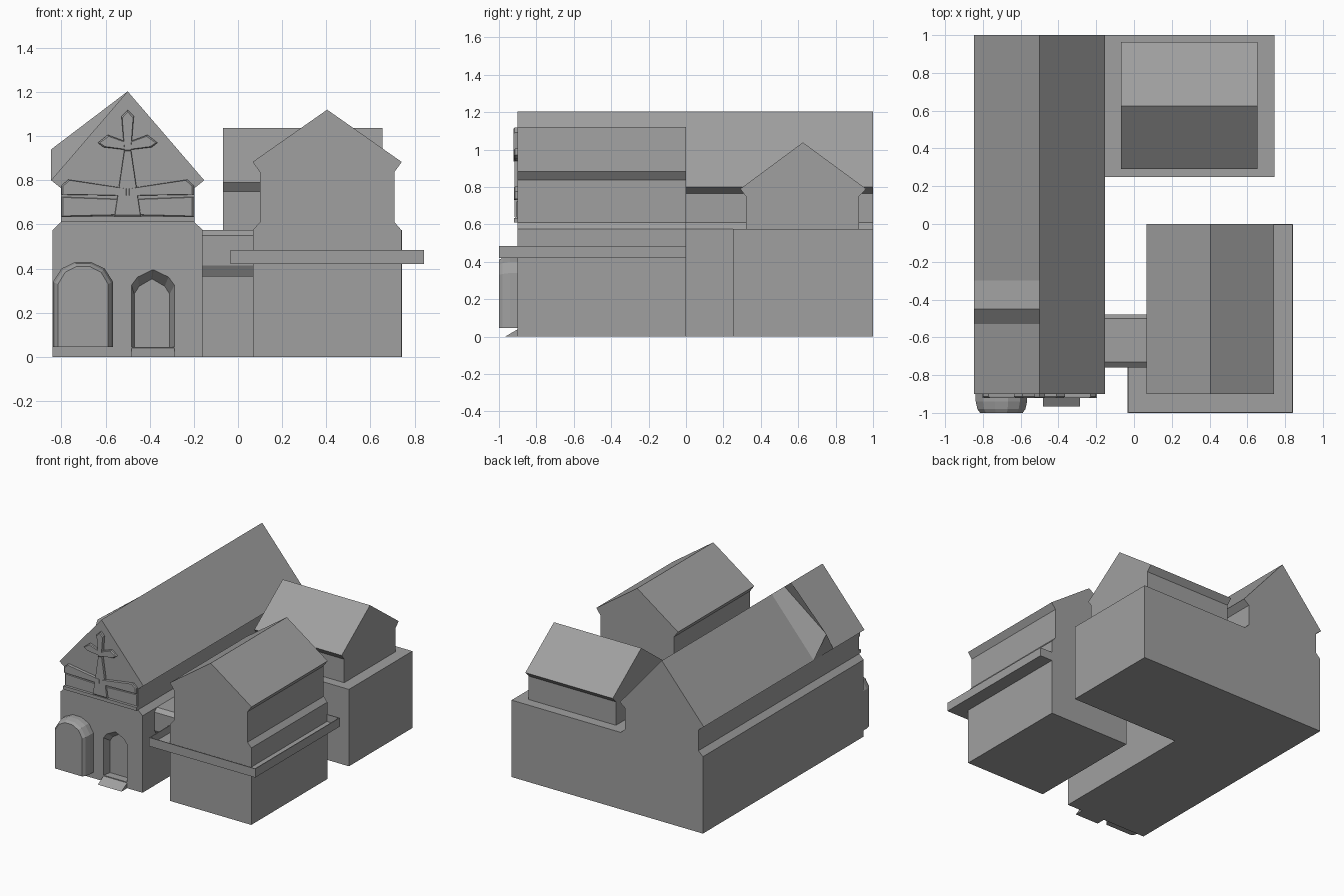
import bpy, bmesh
from mathutils import Vector

cube = bpy.data.objects.get("Cube")
if cube:
    bpy.data.objects.remove(cube, do_unlink=True)

stone = bpy.data.materials.new("plain_grey")
stone.use_nodes = True
GREY = (0.35, 0.35, 0.35, 1)
stone.diffuse_color = GREY
stone.node_tree.nodes["Principled BSDF"].inputs["Base Color"].default_value = GREY


def loft(name, sections):
    """Skin a row of matching closed sections and cap both ends."""
    bm = bmesh.new()
    rings = [[bm.verts.new(p) for p in s] for s in sections]
    n = len(rings[0])
    for a, b in zip(rings, rings[1:]):
        for i in range(n):
            j = (i + 1) % n
            bm.faces.new((a[i], a[j], b[j], b[i]))
    bm.faces.new(rings[0])
    bm.faces.new(rings[-1])
    bmesh.ops.recalc_face_normals(bm, faces=bm.faces)
    mesh = bpy.data.meshes.new(name)
    bm.to_mesh(mesh)
    bm.free()
    mesh.materials.append(stone)
    obj = bpy.data.objects.new(name, mesh)
    bpy.context.collection.objects.link(obj)
    return obj


def at_y(profile, y):
    return [(x, y, z) for x, z in profile]


def at_x(profile, x):
    return [(x, y, z) for y, z in profile]


def box(name, x0, x1, y0, y1, z0, z1):
    rect = [(x0, z0), (x1, z0), (x1, z1), (x0, z1)]
    return loft(name, [at_y(rect, y0), at_y(rect, y1)])


def house_profile(c, half, ledge, inset, top, soffit, eave_half, eave, ridge, raised=0):
    """Lower wall, sloped ledge, inset upper wall, soffit and gable."""
    right = [(half, 0), (half, ledge), (inset, ledge + 0.035), (inset, soffit),
             (eave_half, eave)]
    left = [(-w, z) for w, z in reversed(right)]
    left[0] = (-eave_half, eave + raised)
    return [(c + w, z) for w, z in right + [(0, ridge)] + left]


# Long hall, with one lifted peak in the left eave
hall = loft("long_hall", [
    at_y(house_profile(-0.5, 0.34, 0.575, 0.303, 0, 0.765, 0.347, 0.8, 1.203, lift), y)
    for y, lift in ((-0.9, 0), (-0.53, 0), (-0.45, 0.14), (-0.3, 0), (1, 0))])

# Front house
house = house_profile(0.404, 0.336, 0.575, 0.305, 0, 0.838, 0.338, 0.883, 1.12)
loft("front_house", [at_y(house, -0.9), at_y(house, 0)])

# Rear wing: broad base and gabled upper storey
box("rear_wing_base", -0.165, 0.743, 0.25, 1, 0, 0.575)
wing = [(0.32, 0.57), (0.32, 0.75), (0.29, 0.79), (0.625, 1.038),
        (0.963, 0.79), (0.925, 0.75), (0.925, 0.57)]
loft("rear_wing_upper", [at_x(wing, -0.068), at_x(wing, 0.655)])

# Covered bridge between hall and front house
bridge = [(-0.73, 0.365), (-0.76, 0.415), (-0.76, 0.55), (-0.73, 0.575),
          (-0.5, 0.575), (-0.48, 0.55), (-0.48, 0.415), (-0.5, 0.365)]
loft("bridge", [at_x(bridge, -0.17), at_x(bridge, 0.11)])

# Balcony tray round the front house
RIM = 0.006
for name, x0, x1, y0, y1 in (("front", -0.035, 0.843, -1, -0.895),
                             ("left", -0.035, 0.075, -0.9, -0.7),
                             ("right", 0.735, 0.843, -0.9, 0)):
    box("balcony_floor_" + name, x0, x1, y0, y1, 0.42, 0.432)
for name, x0, x1, y0, y1 in (("front", -0.035, 0.843, -1, -1 + RIM),
                             ("left", -0.035, -0.035 + RIM, -1, -0.7),
                             ("right", 0.843 - RIM, 0.843, -1, 0),
                             ("back", 0.735, 0.843, -RIM, 0)):
    box("balcony_rim_" + name, x0, x1, y0, y1, 0.42, 0.485)


def arch(c, half, base, spring, shoulder, top, crown):
    """Faceted arch outline."""
    right = [(half, base), (half, spring), (half * 0.72, shoulder), (half * crown, top)]
    return [(c + w, z) for w, z in right] + [(c - w, z) for w, z in reversed(right)]


# Rounded blind doorway standing out from the wall
loft("bulging_arch", [
    at_y(arch(-0.702, 0.136, 0.045, 0.34, 0.40, 0.43, 0.26), -0.89),
    at_y(arch(-0.702, 0.136, 0.045, 0.34, 0.40, 0.43, 0.26), -0.94),
    at_y(arch(-0.702, 0.127, 0.045, 0.335, 0.393, 0.422, 0.26), -0.98),
    at_y(arch(-0.702, 0.113, 0.045, 0.33, 0.383, 0.41, 0.26), -1)])

# Recessed pointed doorway, cut into the hall
cutter = loft("doorway_cutter", [
    at_y(arch(-0.385, 0.098, 0.045, 0.325, 0.362, 0.395, 0.03), -0.901),
    at_y(arch(-0.39, 0.08, 0.045, 0.285, 0.32, 0.352, 0.03), -0.84)])
cutter.hide_render = True
cutter.hide_viewport = True
cutter.display_type = "WIRE"
cut = hall.modifiers.new("doorway", "BOOLEAN")
cut.operation = "DIFFERENCE"
cut.solver = "EXACT"
cut.object = cutter

# Sloping doorstep
step = [(-0.89, 0), (-0.967, 0), (-0.89, 0.045)]
loft("doorstep", [at_x(step, -0.483), at_x(step, -0.287)])


def relief(name, outline, front=-0.918):
    """Raised gable ornament with bevelled sides."""
    c = sum((Vector(p) for p in outline), Vector((0, 0))) / len(outline)
    inner = []
    for p in outline:
        d = c - Vector(p)
        inner.append(tuple(Vector(p) + d.normalized() * 0.008))
    return loft(name, [at_y(outline, -0.895), at_y(outline, front + 0.006),
                       at_y(inner, front)])


def mirror(points):
    return [(-1 - x, z) for x, z in points]


# Flared cross on the gable
relief("cross_stem", [(-0.56, 0.635), (-0.44, 0.635), (-0.485, 0.94), (-0.515, 0.94)])
relief("cross_top", [(-0.515, 0.93), (-0.485, 0.93), (-0.472, 1.09),
                     (-0.5, 1.118), (-0.528, 1.09)], -0.922)
upper = [(-0.5, 0.937), (-0.61, 0.95), (-0.635, 0.97), (-0.59, 1.006), (-0.5, 0.972)]
lower = [(-0.5, 0.73), (-0.8, 0.735), (-0.8, 0.775), (-0.77, 0.803), (-0.5, 0.762)]
panel = [(-0.55, 0.642), (-0.8, 0.636), (-0.8, 0.725), (-0.54, 0.715)]
for side, turn in (("right", list), ("left", mirror)):
    relief("cross_upper_arm_" + side, turn(upper), -0.92)
    relief("cross_lower_arm_" + side, turn(lower), -0.92)
    relief("gable_panel_" + side, turn(panel), -0.906)
box("gable_sill", -0.803, -0.197, -0.92, -0.89, 0.61, 0.635)
